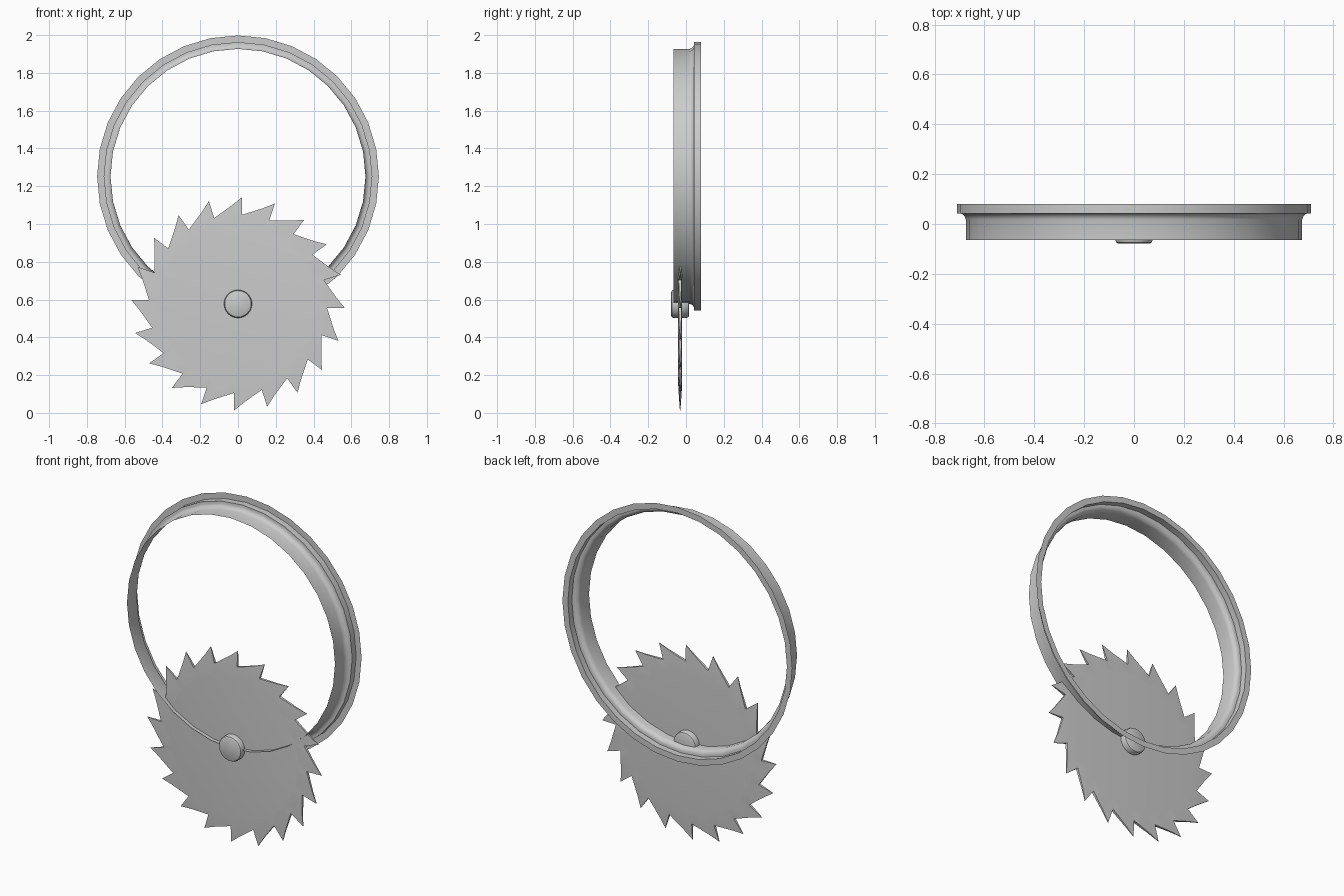
import bpy, bmesh
from math import sin, cos, pi, radians

if "Cube" in bpy.data.objects:
    bpy.data.objects.remove(bpy.data.objects["Cube"])

def finish(name, bm, angle=35):
    bmesh.ops.recalc_face_normals(bm, faces=bm.faces)
    me = bpy.data.meshes.new(name)
    bm.to_mesh(me)
    bm.free()
    ob = bpy.data.objects.new(name, me)
    bpy.context.collection.objects.link(ob)
    bpy.context.view_layer.objects.active = ob
    ob.select_set(True)
    bpy.ops.object.shade_smooth_by_angle(angle=radians(angle))
    ob.select_set(False)
    return ob

def bridge(bm, loops):
    for a, b in zip(loops, loops[1:]):
        n = len(a)
        for i in range(n):
            j = (i + 1) % n
            bm.faces.new((a[i], a[j], b[j], b[i]))

def lathe(name, profile, zc, n, caps):
    """Revolve (radius, y) points around a y-parallel axis at height zc."""
    bm = bmesh.new()
    loops = [[bm.verts.new((r * cos(2 * pi * i / n), y, zc + r * sin(2 * pi * i / n)))
              for i in range(n)] for r, y in profile]
    bridge(bm, loops)
    if caps:
        bm.faces.new(loops[0])
        bm.faces.new(loops[-1])
    return finish(name, bm)

# Thin sheet ring: straight band, flared shoulder, step and flat back lip
lathe("ring", [(0.675, -0.065), (0.675, 0.018), (0.679, 0.030), (0.688, 0.039),
               (0.697, 0.043), (0.711, 0.043), (0.711, 0.08), (0.746, 0.08)],
      1.252, 32, False)

# Hub with rounded rims
HUB_Z, MID = 0.577, -0.031
half = [(0.062, -0.048), (0.070, -0.044), (0.074, -0.036)]
lathe("hub", [(r, MID + y) for r, y in half] +
      [(r, MID - y) for r, y in reversed(half)], HUB_Z, 32, True)

# Saw blade: flat centre tapering to thin, raked teeth
TEETH = 20
tooth = [(0.0, 0.566), (0.3, 0.472), (6.5, 0.494), (12.5, 0.524)]
outline = []
for t in range(TEETH):
    for da, r in tooth:
        outline.append((radians(87.8 - 18 * t - da), r))

bm = bmesh.new()

def blade_loop(y, inner):
    return [bm.verts.new(((inner or r) * cos(a), MID + y, HUB_Z + (inner or r) * sin(a)))
            for a, r in outline]

def edge_loop(side):
    # thickness falls off toward the tips
    return [bm.verts.new((r * cos(a), MID + side * (0.001 + 0.07 * (0.57 - r)), HUB_Z + r * sin(a)))
            for a, r in outline]

loops = [blade_loop(-0.011, 0.42), edge_loop(-1), edge_loop(1), blade_loop(0.011, 0.42)]
bridge(bm, loops)
bm.faces.new(loops[0])
bm.faces.new(loops[-1])
finish("saw_blade", bm)
